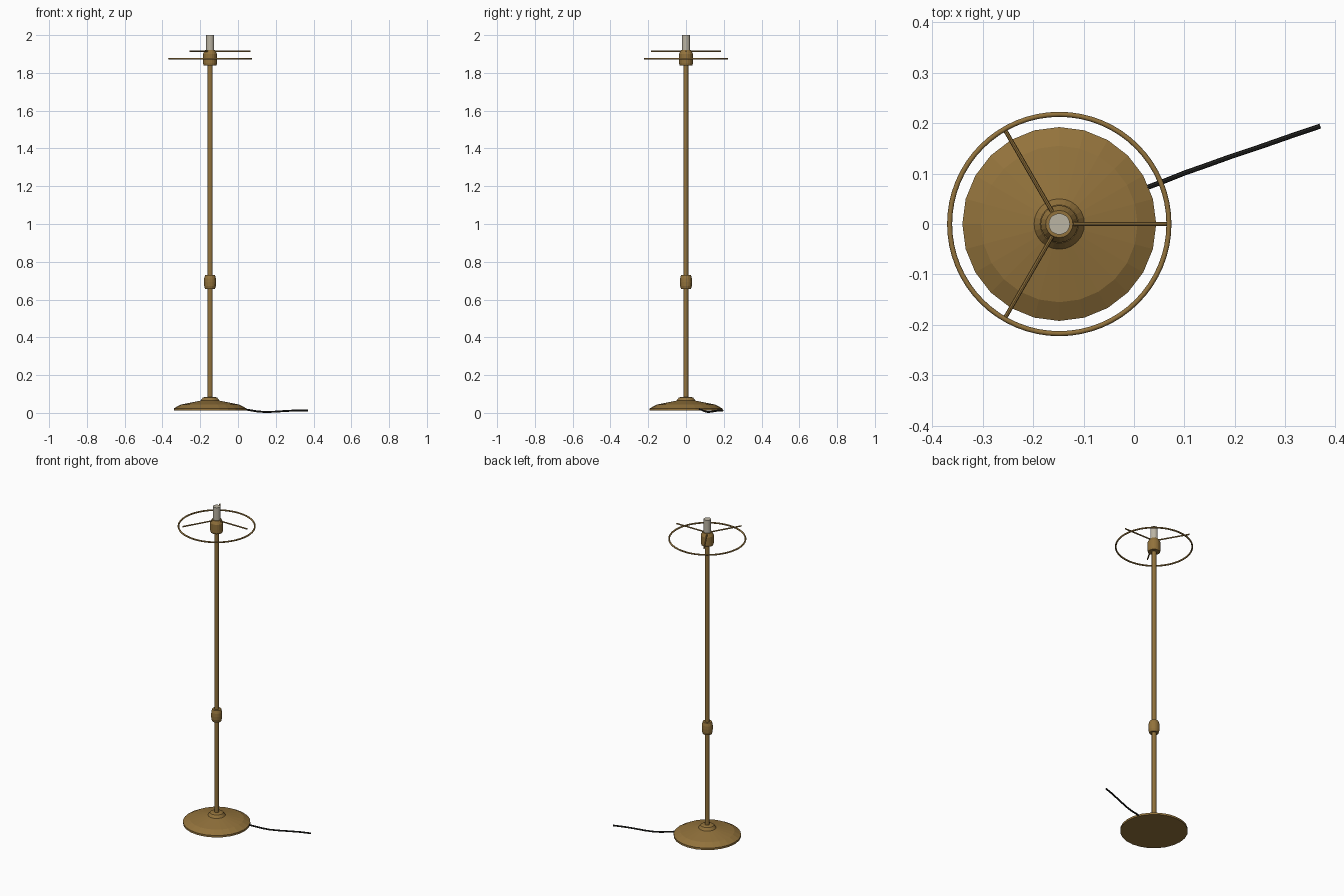
import bpy, bmesh, math
from mathutils import Vector

if "Cube" in bpy.data.objects:
    bpy.data.objects.remove(bpy.data.objects["Cube"])

CX = -0.148  # lamp axis


def material(name, rgb):
    m = bpy.data.materials.new(name)
    m.diffuse_color = (*rgb, 1)
    m.use_nodes = True
    m.node_tree.nodes["Principled BSDF"].inputs["Base Color"].default_value = m.diffuse_color
    return m


brass = material("aged brass", (0.29, 0.17, 0.045))
silver = material("pale metal", (0.50, 0.46, 0.37))
black = material("black rubber", (0.018, 0.018, 0.016))


def finish(name, bm, mat, smooth=False):
    bmesh.ops.recalc_face_normals(bm, faces=bm.faces)
    me = bpy.data.meshes.new(name)
    bm.to_mesh(me)
    bm.free()
    me.materials.append(mat)
    for p in me.polygons:
        p.use_smooth = smooth
    ob = bpy.data.objects.new(name, me)
    bpy.context.collection.objects.link(ob)
    return ob


def lathe(name, profile, sides, mat):
    """Solid of revolution about the lamp axis from (radius, z) points."""
    bm = bmesh.new()
    rings = [[bm.verts.new((CX + r * math.cos(math.tau * i / sides),
                            r * math.sin(math.tau * i / sides), z))
              for i in range(sides)] for r, z in profile]
    for a, b in zip(rings, rings[1:]):
        for i in range(sides):
            j = (i + 1) % sides
            bm.faces.new((a[i], a[j], b[j], b[i]))
    bm.faces.new(rings[0])
    bm.faces.new(rings[-1])
    return finish(name, bm, mat)


def tube(name, points, radius, sides, mat, closed=False):
    """Round tube swept along a mostly horizontal path."""
    bm = bmesh.new()
    pts = [Vector(p) for p in points]
    n = len(pts)
    rings = []
    for k, p in enumerate(pts):
        a = pts[(k - 1) % n] if closed else pts[max(k - 1, 0)]
        b = pts[(k + 1) % n] if closed else pts[min(k + 1, n - 1)]
        t = (b - a).normalized()
        side = t.cross(Vector((0, 0, 1))).normalized()
        up = side.cross(t)
        rings.append([bm.verts.new(p + radius * (side * math.cos(math.tau * i / sides)
                                                 + up * math.sin(math.tau * i / sides)))
                      for i in range(sides)])
    for k in range(n if closed else n - 1):
        a, b = rings[k], rings[(k + 1) % n]
        for i in range(sides):
            j = (i + 1) % sides
            bm.faces.new((a[i], a[j], b[j], b[i]))
    if not closed:
        bm.faces.new(rings[0])
        bm.faces.new(rings[-1])
    return finish(name, bm, mat, smooth=closed)


# Weighted foot with collar
lathe("base", [(0.192, 0.012), (0.192, 0.024), (0.155, 0.044), (0.05, 0.065),
               (0.038, 0.081), (0.025, 0.085)], 24, brass)

# Upright and its joint
lathe("pole", [(0.013, 0.07), (0.013, 1.86)], 16, brass)
lathe("pole_joint", [(0.026, 0.655), (0.031, 0.672), (0.032, 0.692),
                     (0.031, 0.712), (0.026, 0.73)], 16, brass)

# Bulb holder and the metal sleeve above it
lathe("socket", [(0.034, 1.84), (0.037, 1.85), (0.037, 1.90), (0.027, 1.92)], 20, brass)
lathe("sleeve", [(0.021, 1.90), (0.021, 2.0)], 20, silver)

# Shade ring
tube("shade_ring", [(CX + 0.2172 * math.cos(math.tau * i / 64),
                     0.2172 * math.sin(math.tau * i / 64), 1.875) for i in range(64)],
     0.005, 8, brass, closed=True)

# Three shade arms
for k in range(3):
    c, s = math.cos(math.tau * k / 3), math.sin(math.tau * k / 3)
    tube(f"shade_arm_{k + 1}", [(CX + 0.015 * c, 0.015 * s, 1.914),
                                (CX + 0.213 * c, 0.213 * s, 1.914)], 0.0042, 8, brass)

# Power cord, sagging to the floor
tube("power_cord", [(0.02, 0.070, 0.021), (0.06, 0.085, 0.015), (0.10, 0.101, 0.008),
                    (0.14, 0.115, 0.005), (0.19, 0.133, 0.006), (0.25, 0.153, 0.010),
                    (0.31, 0.174, 0.013), (0.369, 0.194, 0.013)], 0.005, 8, black)
